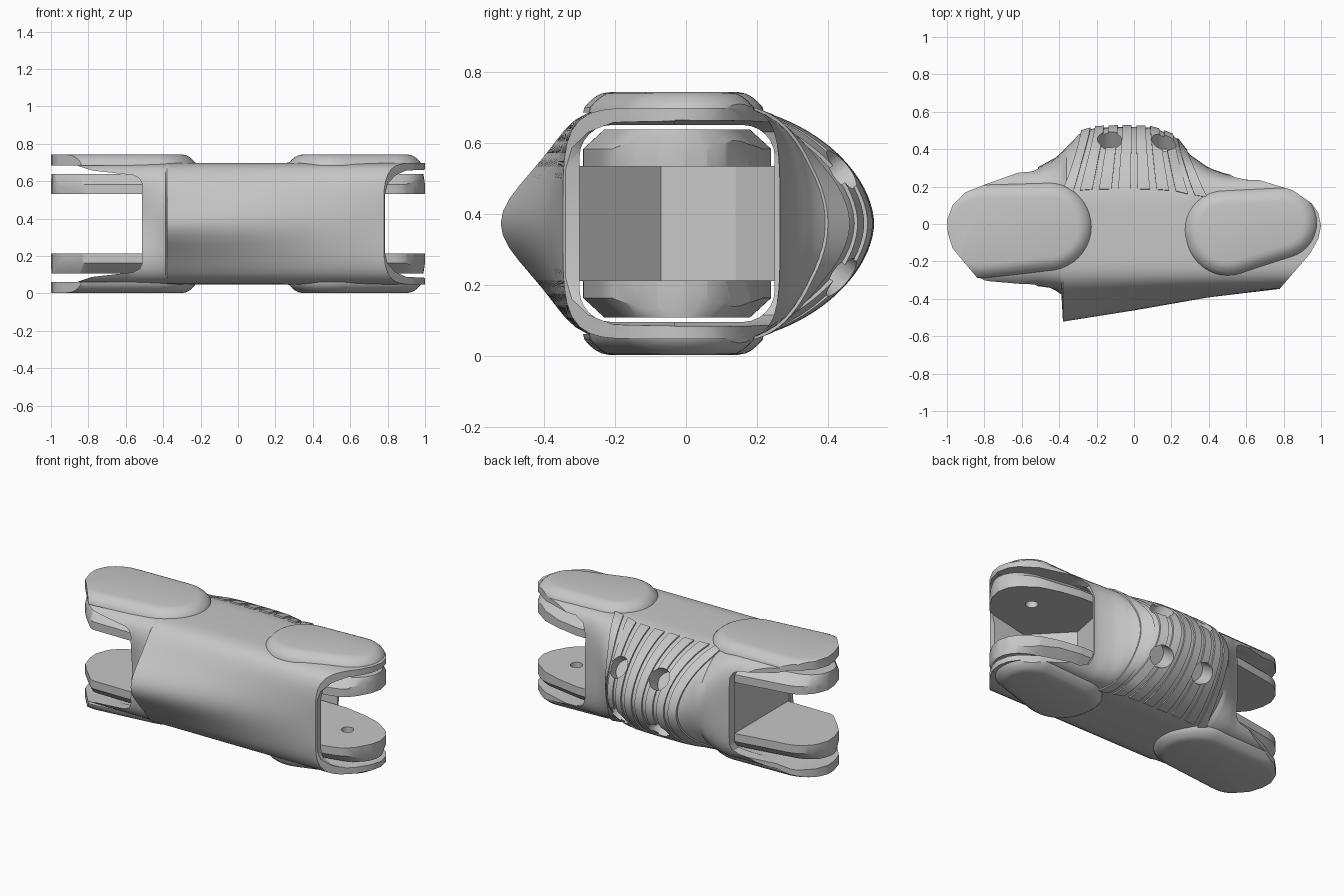
import bpy, bmesh, math
from mathutils import Matrix, Vector

if "Cube" in bpy.data.objects:
    bpy.data.objects.remove(bpy.data.objects["Cube"])

grey = bpy.data.materials.new("matte_grey")
grey.use_nodes = True
GREY = (0.57, 0.57, 0.57, 1)
grey.diffuse_color = GREY
grey.node_tree.nodes["Principled BSDF"].inputs["Base Color"].default_value = GREY

MID = 0.3725   # height of the symmetry plane
HALF = 0.325   # half height of the shell


def finish(bm, name):
    bmesh.ops.recalc_face_normals(bm, faces=bm.faces)
    mesh = bpy.data.meshes.new(name)
    bm.to_mesh(mesh)
    bm.free()
    mesh.materials.append(grey)
    ob = bpy.data.objects.new(name, mesh)
    bpy.context.collection.objects.link(ob)
    return ob


def prism(name, pts, axis, lo, hi):
    """Extrude a flat outline: xy points along z, or xz points along y."""
    bm = bmesh.new()
    place = (lambda p: (p[0], p[1], lo)) if axis == "z" else (lambda p: (p[0], lo, p[1]))
    face = bm.faces.new([bm.verts.new(place(p)) for p in pts])
    ext = bmesh.ops.extrude_face_region(bm, geom=[face])["geom"]
    move = Vector((0, 0, hi - lo)) if axis == "z" else Vector((0, hi - lo, 0))
    bmesh.ops.translate(bm, vec=move, verts=[v for v in ext if isinstance(v, bmesh.types.BMVert)])
    if not any(f for f in bm.faces if all(v.co == w.co for v, w in zip(f.verts, face.verts))):
        bm.faces.new(face.verts)
    return finish(bm, name)


def hull(name, discs, layers, x_inset=1.0):
    """Convex solid around discs (x, y, radius), at layers (z, inset)."""
    bm = bmesh.new()
    for z, inset in layers:
        for x, y, r in discs:
            for k in range(40):
                a = math.tau * k / 40
                bm.verts.new((x + (r - inset * x_inset) * math.cos(a), y + (r - inset) * math.sin(a), z))
    res = bmesh.ops.convex_hull(bm, input=bm.verts)
    junk = {g for g in res["geom_interior"] + res["geom_unused"] if isinstance(g, bmesh.types.BMVert)}
    bmesh.ops.delete(bm, geom=list(junk), context="VERTS")
    return finish(bm, name)


def boolean(ob, cutter, op="DIFFERENCE", keep=False):
    mod = ob.modifiers.new("cut", "BOOLEAN")
    mod.operation, mod.object, mod.solver = op, cutter, "MANIFOLD"
    bpy.context.view_layer.objects.active = ob
    bpy.ops.object.modifier_apply(modifier=mod.name)
    if not keep:
        bpy.data.objects.remove(cutter)


def smooth(ob, angle=30):
    bpy.ops.object.select_all(action="DESELECT")
    ob.select_set(True)
    bpy.context.view_layer.objects.active = ob
    bpy.ops.object.shade_smooth_by_angle(angle=math.radians(angle))


def lerp(table, x):
    for (x0, v0), (x1, v1) in zip(table, table[1:]):
        if x <= x1:
            return v0 + (v1 - v0) * max(0, (x - x0) / (x1 - x0))
    return table[-1][1]


# Shell plan: front bulge, back edge and squareness of the back half
BULGE = [(-.6, 0), (-.52, .03), (-.44, .005), (-.388, -.03), (-.38, -.175), (0, -.115), (.4, -.045), (.78, 0)]
BACK = [(-1, .28), (-.52, .3), (-.41, .36), (-.35, .42), (-.28, .495), (-.2, .515), (-.05, .52), (.1, .515),
        (.22, .47), (.3, .37), (.4, .3), (.5, .265), (1, .26)]
BACK_N = [(-.52, 4.5), (-.36, 1.8), (.25, 1.8), (.5, 4.5)]


def surface(x, a, scale=1.0):
    """Point on the shell at station x; a = 0 points to the back."""
    c, s = math.cos(a), math.sin(a)
    back = abs(a) <= math.pi / 2 + 1e-6
    n = lerp(BACK_N, x) if back else 4.5
    r = scale * (abs(c) ** n + abs(s) ** n) ** (-1 / n)
    if back:
        y = .1 + (lerp(BACK, x) - .1) * c * r
    else:
        y = -.1 + .247 * c * r + lerp(BULGE, x) * math.exp(-(s * r * HALF / .18) ** 2) * min(1, -2 * c)
    return (x, y, MID + HALF * s * r)


# Shell: lofted solid, trimmed to its plan outline
bm = bmesh.new()
angles = [math.radians(-90 + 6 * k) for k in range(31)]
angles += [math.radians(90.01 + 179.98 * k / 30) for k in range(31)]
stations = sorted({round(-1.02 + 2.04 * k / 68, 3) for k in range(69)} | {-.388, -.38})
rings = [[bm.verts.new(surface(x, a)) for a in angles] for x in stations]
for r0, r1 in zip(rings, rings[1:]):
    for k in range(len(angles)):
        bm.faces.new((r0[k - 1], r0[k], r1[k], r1[k - 1]))
bm.faces.new(rings[0])
bm.faces.new(rings[-1])
shell = finish(bm, "shell")

OUTLINE = [(-1, .02), (-.97, .1), (-.9, .17), (-.8, .21), (-.52, .31), (-.5, .6), (.5, .6), (.52, .26),
           (.62, .25), (.85, .18), (.95, .11), (.985, .06), (1, -.01), (.985, -.08), (.94, -.16), (.78, -.345),
           (.75, -.6), (-.5, -.6), (-.52, -.345), (-.78, -.33), (-.82, -.31), (-.97, -.13), (-.995, -.05)]


def trim(ob):
    boolean(ob, prism("plan_cutter", OUTLINE, "z", -.2, 1), "INTERSECT")


trim(shell)


# Open mouths at both ends
def mouth(half_profile, y0, y1):
    pts = half_profile + [(x, 2 * MID - z) for x, z in reversed(half_profile)]
    boolean(shell, prism("mouth_cutter", pts, "y", y0, y1))


mouth([(-1.1, .052), (-.86, .062), (-.78, .088), (-.56, .113), (-.527, .13), (-.512, .16)], -.8, .8)
mouth([(1.1, .08), (.9, .088), (.84, .115), (.8, .16), (.785, .22)], -.8, -.03)
mouth([(1.1, .08), (.6, .088), (.54, .115), (.515, .18)], -.031, .8)

# Through cavity with rounded corners
bm = bmesh.new()
bmesh.ops.create_cube(bm, size=1, matrix=Matrix.Translation((0, -.025, MID)) @ Matrix.Diagonal((3, .55, .555, 1)))
long_edges = [e for e in bm.edges if abs(e.verts[0].co.x - e.verts[1].co.x) > 1]
bmesh.ops.bevel(bm, geom=long_edges, offset=.09, segments=6, affect="EDGES", profile=.5)
boolean(shell, finish(bm, "cavity_cutter"))

# Ribs fanning over the back grip
bm = bmesh.new()
steps = [math.radians(-78 + 4 * k) for k in range(40)]
for i in range(8):
    x0 = -.385 + .11 * i
    rows = []
    for a in steps:
        lean = 1 - .33 * math.cos(a)
        rows.append([bm.verts.new(surface((x0 + dx) * lean, a, s))
                     for dx, s in ((-.036, .95), (-.036, 1.025), (.036, 1.025), (.036, .95))])
    for r0, r1 in zip(rows, rows[1:]):
        for k in range(4):
            bm.faces.new((r0[k - 1], r0[k], r1[k], r1[k - 1]))
    bm.faces.new(rows[0])
    bm.faces.new(rows[-1])
ribs = finish(bm, "grip_ribs")

# Four holes in the grip
for x in (-.13, .16):
    for side in (1, -1):
        bm = bmesh.new()
        turn = Vector((0, .82, .57 * side)).to_track_quat("Z", "Y").to_matrix().to_4x4()
        bmesh.ops.create_cone(bm, cap_ends=True, segments=24, radius1=.066, radius2=.066, depth=.22,
                              matrix=Matrix.Translation((x, .455, MID + .165 * side)) @ turn)
        cutter = finish(bm, "hole_cutter")
        boolean(shell, cutter, keep=True)
        boolean(ribs, cutter)
smooth(shell)
smooth(ribs)

# Raised pads on the upper and lower faces, softly sloped
PADS = {"right": [(-.46, -.015, .235), (-.82, -.04, .25)],
        "left": [(.5, -.05, .225), (.48, -.03, .21), (.79, .005, .19)]}
for label, discs in PADS.items():
    for level, side in (("upper", 1), ("lower", -1)):
        layers = [(MID + side * h, inset) for h, inset in
                  ((.312, 0), (.328, .004), (.345, .02), (.358, .036), (.366, .052), (.3705, .075))]
        pad = hull(f"{level}_{label}_pad", discs, layers)
        trim(pad)
        smooth(pad, 40)

# Inner hinge tongues, chamfered to follow the cavity, with pin holes at one end
TONGUE = [(.775, -.02, .225), (.58, -.2, .09), (.58, .14, .1), (-.8, -.01, .2),
          (-.79, -.22, .07), (-.95, -.06, .07), (-.5, .14, .1)]
for level, side in (("lower", -1), ("upper", 1)):
    layers = [(MID + side * h, inset) for h, inset in ((.16, 0), (.21, 0), (.265, .06))]
    tongue = hull(f"{level}_tongue", TONGUE, layers, .15)
    trim(tongue)
    bm = bmesh.new()
    bmesh.ops.create_cone(bm, cap_ends=True, segments=20, radius1=.036, radius2=.036, depth=.3,
                          matrix=Matrix.Translation((.76, 0, MID + side * .21)))
    boolean(tongue, finish(bm, "pin_cutter"))
    smooth(tongue)

# Central block joining the tongues and the shell walls
prism("core_block", [(-.505, -.305), (-.505, .27), (.36, .27), (.4, .14), (.36, -.07), (.6, -.32), (-.45, -.32)],
      "z", .21, .535)
